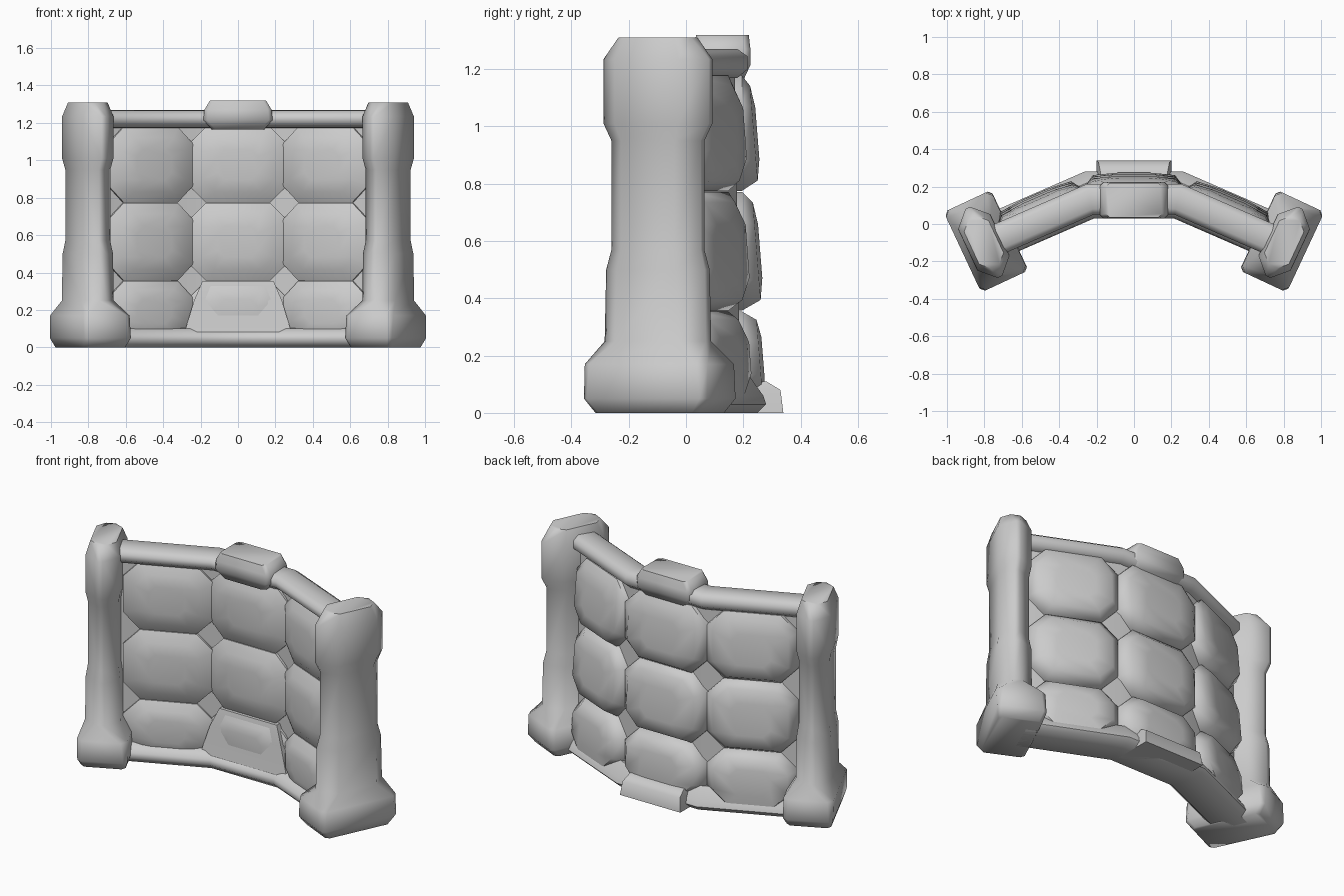
import bpy, bmesh, math
from mathutils import Vector

cube = bpy.data.objects.get("Cube")
if cube:
    bpy.data.objects.remove(cube, do_unlink=True)

grey = bpy.data.materials.new("plain_grey")
grey.use_nodes = True
colour = (0.6, 0.6, 0.6, 1)
grey.diffuse_color = colour
grey.node_tree.nodes["Principled BSDF"].inputs["Base Color"].default_value = colour

BEND, MID_Y, SLOPE = 0.235, 0.14, math.radians(23.5)


def loft(name, rings, angle=60):
    """Skin equal-length rings of points and cap both ends."""
    bm = bmesh.new()
    rows = [[bm.verts.new(p) for p in ring] for ring in rings]
    n = len(rows[0])
    for a, b in zip(rows, rows[1:]):
        for i in range(n):
            j = (i + 1) % n
            bm.faces.new((a[i], a[j], b[j], b[i]))
    bm.faces.new(rows[0])
    bm.faces.new(rows[-1])
    bmesh.ops.recalc_face_normals(bm, faces=bm.faces)
    mesh = bpy.data.meshes.new(name)
    bm.to_mesh(mesh)
    bm.free()
    mesh.materials.append(grey)
    obj = bpy.data.objects.new(name, mesh)
    bpy.context.collection.objects.link(obj)
    bpy.ops.object.select_all(action='DESELECT')
    obj.select_set(True)
    bpy.context.view_layer.objects.active = obj
    bpy.ops.object.shade_smooth_by_angle(angle=math.radians(angle))


def octagon(a, b, c):
    """Rectangle of half sizes a, b with corners cut by c."""
    return [(a, b - c), (a - c, b), (c - a, b), (-a, b - c),
            (-a, c - b), (c - a, -b), (a - c, -b), (a, c - b)]


def wing(side, s, d, z):
    """Point on a panel: s along it, d towards the back. Side 0 is the centre."""
    if side == 0:
        return Vector((s, MID_Y + d, z))
    co, si = math.cos(SLOPE), math.sin(SLOPE)
    return Vector((side * (BEND + s * co + d * si), MID_Y - s * si + d * co, z))


def sweep(name, profile):
    """Sweep a (depth, height) profile along the bent wall, mitred at the bends."""
    t = math.tan(SLOPE / 2)
    rings = [[wing(-1, 0.55, d, z) for d, z in profile]]
    for sign in (-1, 1):
        rings.append([Vector((sign * (BEND + d * t), MID_Y + d, z)) for d, z in profile])
    rings.append([wing(1, 0.55, d, z) for d, z in profile])
    loft(name, rings)


# Thin wall that shows between the pillows
sweep("wall_core", [(-0.015, 0.05), (0.05, 0.05), (0.03, 1.22), (-0.015, 1.22)])

# Rounded rails
sweep("top_rail", [(-0.09, 1.205), (-0.09, 1.24), (-0.06, 1.265), (0.04, 1.27),
                   (0.075, 1.245), (0.075, 1.2), (0.04, 1.17), (-0.055, 1.175)])
sweep("bottom_rail", [(-0.075, 0), (-0.11, 0.035), (-0.105, 0.065), (-0.07, 0.1),
                      (0.08, 0.13), (0.13, 0.06), (0.14, 0.03), (0.11, 0)])

# Padded eight-sided pillows, three rows on three panels
rows = [("top", 0.775, 1.178, 0.004), ("middle", 0.357, 0.772, 0.014), ("lower", 0.03, 0.354, 0.024)]
panels = [("right", -1, 0.265, 0.253), ("centre", 0, 0, 0.268), ("left", 1, 0.265, 0.253)]
# depth, scale of the outline
layers = [(-0.078, 0.4), (-0.068, 0.72), (-0.03, 1), (0.055, 1), (0.093, 0.82), (0.105, 0.45)]
for row, z0, z1, back in rows:
    half, mid = (z1 - z0) / 2, (z0 + z1) / 2
    for panel, side, centre, width in panels:
        rings = []
        for d, scale in layers:
            lean, push = (0.08, back) if d > 0.06 else (0, 0)
            rings.append([wing(side, centre + s * scale, d + push - lean * z * scale, mid + z * scale)
                          for s, z in octagon(width, half, 0.095)])
        loft(f"{row}_{panel}_pillow", rings, 50)

# Clip over the middle of the top rail
clip = [(1.165, 0.14, 0.075), (1.215, 0.185, 0.098), (1.27, 0.18, 0.098), (1.32, 0.15, 0.092)]
loft("top_clip", [[Vector((x, 0.127 + y, z)) for x, y in octagon(a, b, 0.02)]
                  for z, a, b in clip])

# Wedge foot at the back and sloping skirt at the front
foot = [(0, 0.2, 0.34), (0.08, 0.19, 0.33), (0.11, 0.18, 0.28)]
loft("back_foot", [[Vector(p) for p in ((-w, 0.1, z), (w, 0.1, z), (w, y, z), (-w, y, z))]
                   for z, w, y in foot])
skirt = [(0.03, 0.31, 0.04), (0.1, 0.28, 0.055), (0.25, 0.235, 0.07), (0.355, 0.19, 0.095)]
loft("front_skirt", [[Vector(p) for p in ((-w, y, z), (w, y, z), (w, 0.16, z), (-w, 0.16, z))]
                     for z, w, y in skirt])

# End posts with wide feet and heavy caps: height, half width, half depth, corner cut, shift
post = [(0, 0.122, 0.2, 0.02, 0.015), (0.05, 0.138, 0.237, 0.02, 0.015),
        (0.17, 0.138, 0.237, 0.03, 0.012), (0.25, 0.097, 0.195, 0.075, 0),
        (0.5, 0.095, 0.19, 0.075, 0), (0.57, 0.085, 0.172, 0.07, 0),
        (0.95, 0.085, 0.172, 0.07, 0), (1.01, 0.094, 0.203, 0.08, 0),
        (1.235, 0.094, 0.203, 0.08, 0), (1.31, 0.072, 0.14, 0.045, 0)]
turn = math.radians(25)
for name, side in (("right", -1), ("left", 1)):
    rings = []
    for z, a, b, c, shift in post:
        ring = []
        for u, v in octagon(a, b, c):
            u += shift
            x = 0.803 - u * math.cos(turn) - v * math.sin(turn)
            y = -0.098 + u * math.sin(turn) - v * math.cos(turn)
            ring.append(Vector((side * x, y, z)))
        rings.append(ring)
    loft(f"{name}_post", rings)
